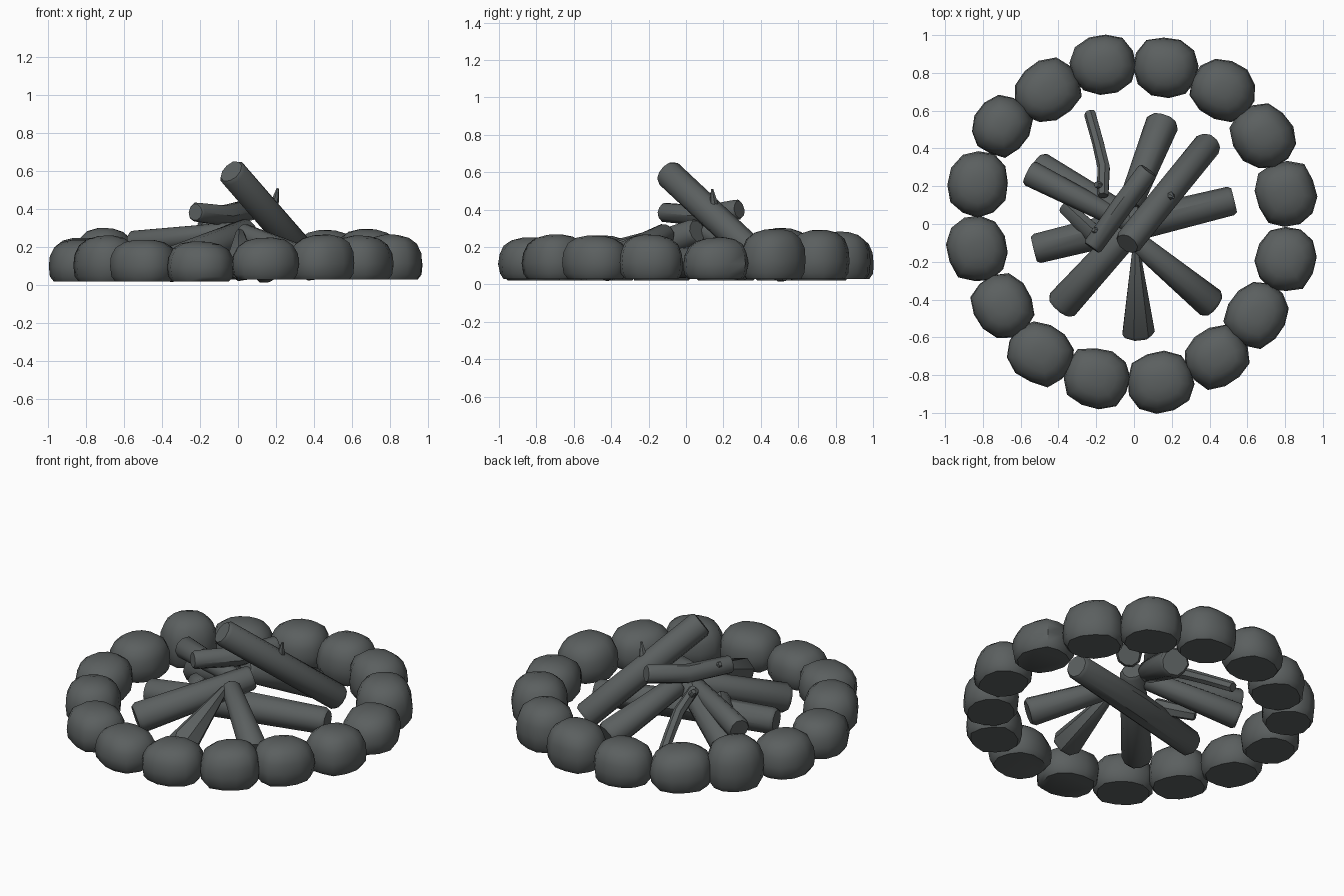
import bpy, bmesh, math, random
from mathutils import Vector

if "Cube" in bpy.data.objects:
    bpy.data.objects.remove(bpy.data.objects["Cube"])

random.seed(4)
mat = bpy.data.materials.new("charcoal grey")
mat.diffuse_color = (0.105, 0.116, 0.116, 1)
mat.use_nodes = True
mat.node_tree.nodes["Principled BSDF"].inputs["Base Color"].default_value = mat.diffuse_color


def finish(bm, name, angle):
    bmesh.ops.recalc_face_normals(bm, faces=bm.faces[:])
    me = bpy.data.meshes.new(name)
    bm.to_mesh(me)
    bm.free()
    me.materials.append(mat)
    ob = bpy.data.objects.new(name, me)
    bpy.context.collection.objects.link(ob)
    bpy.ops.object.select_all(action='DESELECT')
    ob.select_set(True)
    bpy.context.view_layer.objects.active = ob
    bpy.ops.object.shade_smooth_by_angle(angle=math.radians(angle))
    return ob


def skin(bm, rings):
    """Bridge rings of equal length and close both ends."""
    n = len(rings[0])
    for a, b in zip(rings, rings[1:]):
        for i in range(n):
            j = (i + 1) % n
            bm.faces.new((a[i], a[j], b[j], b[i]))
    bm.faces.new(rings[0][::-1])
    bm.faces.new(rings[-1])


def stone(name, x, y, rt, rr, z0, z1):
    """Flat-bottomed rounded boulder, wide side along the circle."""
    bm = bmesh.new()
    n, rings = 12, []
    ang = math.atan2(y, x)
    c, s = math.cos(ang), math.sin(ang)
    lump = [random.uniform(0.96, 1.03) for _ in range(n)]
    tilt = random.uniform(-0.06, 0.06)
    for f, h in ((0.84, 0), (0.96, 0.12), (1.0, 0.36), (0.96, 0.6),
                 (0.83, 0.81), (0.58, 0.94), (0.25, 1.0)):
        ring = []
        for i in range(n):
            t = 2 * math.pi * (i + 0.5) / n
            ct, st = math.cos(t), math.sin(t)
            k = f * lump[i] * (abs(ct) ** 2.4 + abs(st) ** 2.4) ** (-1 / 2.4)
            k *= random.uniform(0.985, 1.015)
            u, v = rr * k * ct, rt * k * st
            z = z0 + (z1 - z0) * h + tilt * v * h
            ring.append(bm.verts.new((x + u * c - v * s, y + u * s + v * c, z)))
        rings.append(ring)
    skin(bm, rings)
    finish(bm, name, 50)


def log(name, pts, radii, n=10):
    """Branch through the points with one radius for each."""
    bm = bmesh.new()
    pts = [Vector(p) for p in pts]
    # small chamfer at both cut ends
    d0, d1 = (pts[1] - pts[0]).normalized(), (pts[-1] - pts[-2]).normalized()
    pts = [pts[0], pts[0] + d0 * radii[0] * .25] + pts[1:-1] + \
          [pts[-1] - d1 * radii[-1] * .25, pts[-1]]
    radii = [radii[0] * .84, radii[0]] + list(radii[1:-1]) + [radii[-1], radii[-1] * .84]
    rings = []
    lump = [random.uniform(0.95, 1.05) for _ in range(n)]
    for k, p in enumerate(pts):
        d = (pts[min(k + 1, len(pts) - 1)] - pts[max(k - 1, 0)]).normalized()
        side = d.cross(Vector((0, 0, 1))).normalized()
        up = side.cross(d)
        rings.append([bm.verts.new(p + radii[k] * lump[i] * (
            side * math.cos(2 * math.pi * i / n) + up * math.sin(2 * math.pi * i / n)))
            for i in range(n)])
    skin(bm, rings)
    finish(bm, name, 40)


# ring of stones: x, y, bottom, top
stones = [(-.165, .845, .03, .26), (.17, .83, .03, .28), (.472, .71, .03, .29),
          (.685, .465, .03, .295), (.805, .16, .03, .25), (.805, -.185, .03, .265),
          (.65, -.48, .03, .26), (.44, -.705, .03, .265), (.14, -.835, .03, .25),
          (-.195, -.815, .02, .23), (-.495, -.685, .02, .24), (-.695, -.435, .02, .26),
          (-.83, -.13, .02, .24), (-.825, .212, .02, .25), (-.70, .52, .02, .30),
          (-.457, .705, .02, .25)]
for i, (x, y, z0, z1) in enumerate(stones):
    small = 0.93 if i == 14 else 1
    stone(f"ring_stone_{i + 1}", x, y, .175 * small, .16 * small, z0, z1)

# logs leaning on each other
log("base_log", [(-.53, -.135, .11), (0, -.005, .12), (.53, .125, .11)], [.078, .085, .076])
log("front_left_log", [(-.395, -.44, .095), (.06, .06, .285)], [.088, .07])
log("front_right_log", [(.42, -.43, .095), (.02, -.10, .275)], [.082, .055])
log("front_log", [(.02, -.59, .09), (.01, -.14, .28)], [.088, .022], 7)
log("back_log", [(.16, .55, .085), (-.02, .10, .29)], [.088, .065])
log("left_lower_log", [(-.515, .31, .085), (-.05, .05, .27)], [.08, .06])
log("left_upper_log", [(-.56, .275, .22), (-.02, .0, .285)], [.068, .05])
log("top_leaning_log", [(-.035, -.105, .60), (.40, .43, .10)], [.076, .076])
log("cross_log", [(-.225, -.125, .385), (-.07, .09, .365), (.075, .285, .40)], [.052, .056, .056])

# bent twig and short broken side branches
log("bent_twig", [(-.235, .59, .05), (-.19, .43, .15), (-.16, .30, .23), (-.165, .15, .32)],
    [.032, .032, .034, .032], 7)
log("twig_stub", [(-.165, .20, .29), (-.20, .21, .335)], [.02, .018], 6)
log("leaning_log_spike", [(.17, .15, .36), (.19, .15, .42), (.21, .14, .51)], [.045, .025, .007], 6)
log("cross_log_stub", [(-.17, -.05, .38), (-.215, -.03, .42)], [.028, .015], 6)
log("short_side_branch", [(-.37, .10, .14), (-.20, -.06, .20)], [.04, .05], 7)
